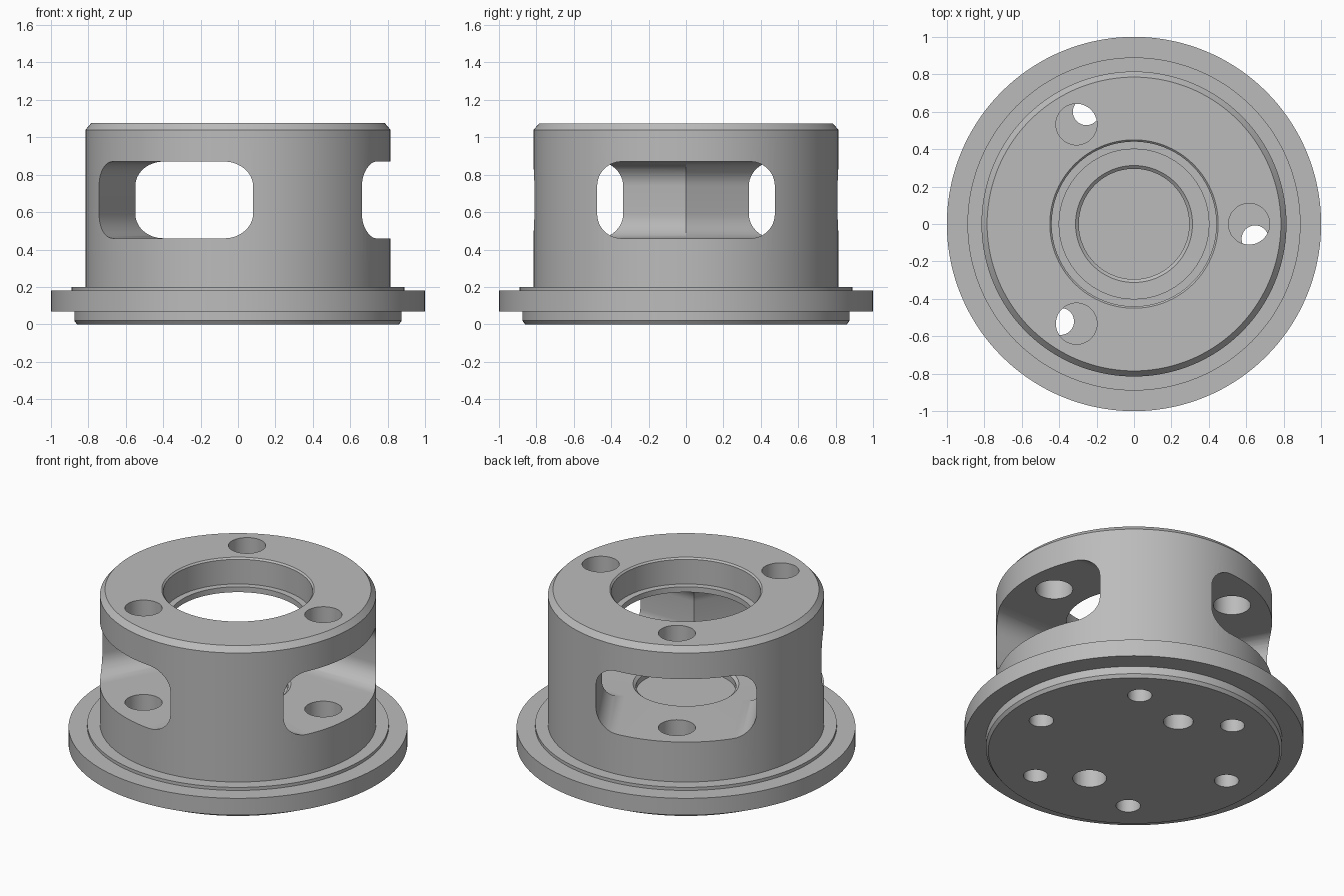
import bpy, bmesh, math
from mathutils import Matrix, Vector

cube = bpy.data.objects.get("Cube")
if cube:
    bpy.data.objects.remove(cube, do_unlink=True)

metal = bpy.data.materials.new("plain_grey_metal")
metal.use_nodes = True
grey = (0.5, 0.5, 0.5, 1)
metal.diffuse_color = grey
metal.node_tree.nodes["Principled BSDF"].inputs["Base Color"].default_value = grey


def finish(name, bm):
    bmesh.ops.recalc_face_normals(bm, faces=bm.faces)
    mesh = bpy.data.meshes.new(name)
    bm.to_mesh(mesh)
    bm.free()
    mesh.materials.append(metal)
    obj = bpy.data.objects.new(name, mesh)
    bpy.context.collection.objects.link(obj)
    return obj


def lathe(name, profile, steps=144):
    bm = bmesh.new()
    verts = [bm.verts.new((r, 0, z)) for r, z in profile]
    edges = [bm.edges.new(pair) for pair in zip(verts, verts[1:])]
    bmesh.ops.spin(bm, geom=verts + edges, cent=(0, 0, 0), axis=(0, 0, 1),
                   angle=math.tau, steps=steps, use_duplicate=False)
    bmesh.ops.remove_doubles(bm, verts=bm.verts, dist=1e-5)
    return finish(name, bm)


def drill(name, x, y, radius, z0, z1):
    bm = bmesh.new()
    bmesh.ops.create_cone(bm, cap_ends=True, segments=48, radius1=radius,
                          radius2=radius, depth=z1 - z0,
                          matrix=Matrix.Translation((x, y, (z0 + z1) / 2)))
    return finish(name, bm)


def slot(name, angle, half=0.475, z0=0.46, z1=0.87, r=0.13, steps=12):
    # Rounded rectangle pushed outward from the centre
    bm = bmesh.new()
    corners = [(half - r, z1 - r), (r - half, z1 - r),
               (r - half, z0 + r), (half - r, z0 + r)]
    ring = []
    for i, (y, z) in enumerate(corners):
        for k in range(steps + 1):
            a = (i + k / steps) * math.pi / 2
            ring.append(bm.verts.new((0, y + r * math.cos(a), z + r * math.sin(a))))
    face = bm.faces.new(ring)
    out = bmesh.ops.extrude_face_region(bm, geom=[face], use_keep_orig=True)
    moved = [v for v in out["geom"] if isinstance(v, bmesh.types.BMVert)]
    bmesh.ops.translate(bm, verts=moved, vec=Vector((1.2, 0, 0)))
    bmesh.ops.rotate(bm, verts=bm.verts, matrix=Matrix.Rotation(angle, 3, 'Z'))
    return finish(name, bm)


def polar(radius, degrees):
    a = math.radians(degrees)
    return radius * math.cos(a), radius * math.sin(a)


# Flanged body with stepped bore and shallow floor recess
housing = lathe("flanged_housing", [
    (0, 0), (0.86, 0), (0.875, 0.02), (0.875, 0.07), (1, 0.07), (1, 0.18),
    (0.89, 0.18), (0.89, 0.2), (0.815, 0.2), (0.815, 1.04), (0.785, 1.075),
    (0.45, 1.075), (0.44, 1.065), (0.44, 0.905), (0.4, 0.905), (0.4, 0.6),
    (0.33, 0.475), (0.295, 0.445), (0.295, 0.41), (0, 0.41)])

cutters = []
for i in range(3):
    turn = 120 * i
    # Side window and the screw hole above and below it
    cutters.append(slot("window_cutter", math.radians(turn)))
    cutters.append(drill("screw_hole_cutter", *polar(0.615, turn), 0.11, 0.12, 1.2))
for i in range(6):
    # Ring of mounting holes in the base
    cutters.append(drill("base_hole_cutter", *polar(0.652, 60 * i - 7), 0.072, -0.1, 0.22))
# Pair of larger blind holes in the base
cutters.append(drill("pin_hole_cutter", 0.02, 0.43, 0.088, -0.1, 0.25))
cutters.append(drill("pin_hole_cutter", -0.01, -0.42, 0.1, -0.1, 0.25))

bpy.context.view_layer.objects.active = housing
for cutter in cutters:
    cutter.hide_render = True
    mod = housing.modifiers.new("cut", 'BOOLEAN')
    mod.operation = 'DIFFERENCE'
    mod.solver = 'EXACT'
    mod.object = cutter
    bpy.ops.object.modifier_apply(modifier=mod.name)
    bpy.data.objects.remove(cutter, do_unlink=True)

bpy.ops.object.select_all(action='DESELECT')
housing.select_set(True)
bpy.ops.object.shade_smooth_by_angle(angle=math.radians(25))
